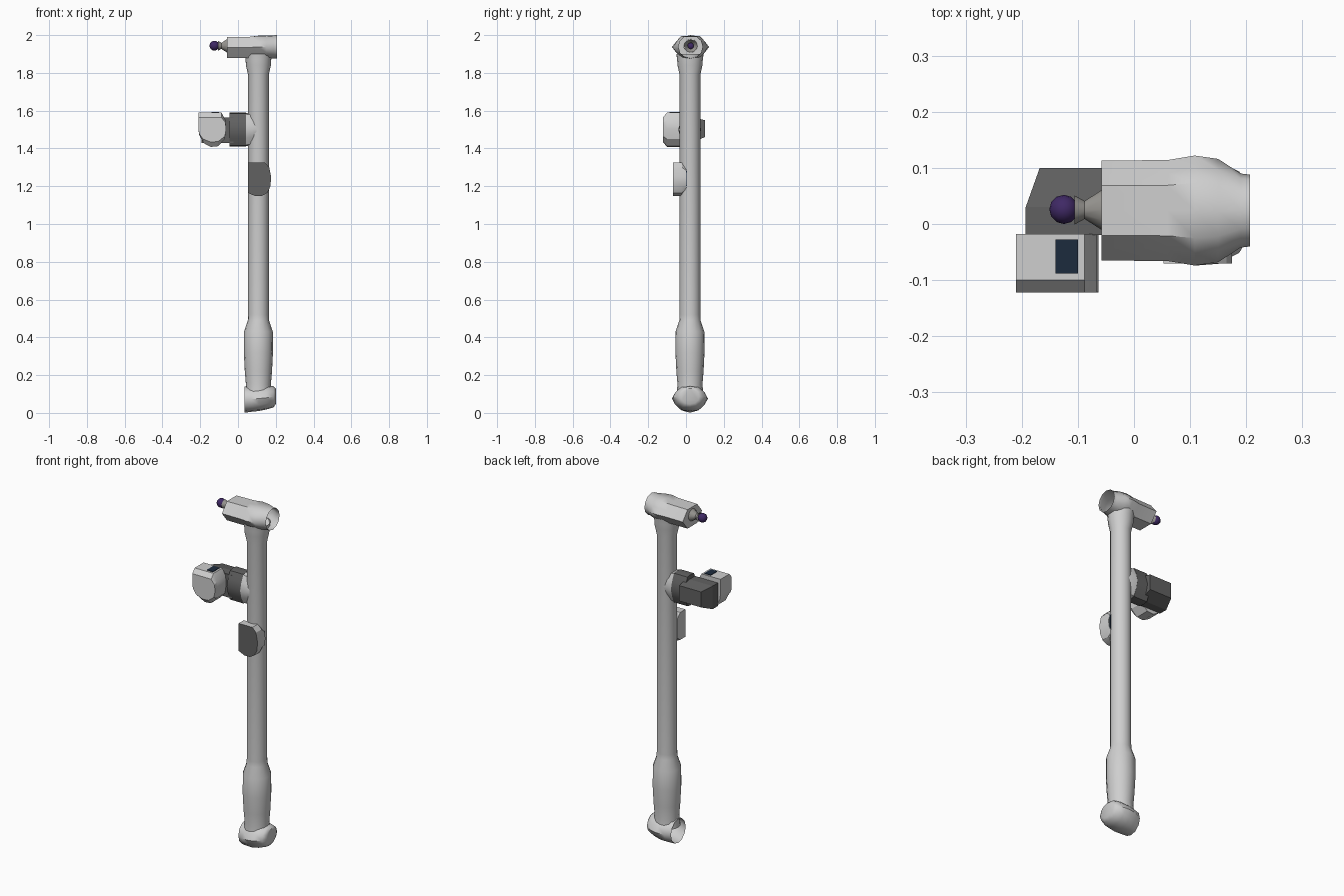
import bpy, bmesh, math
from mathutils import Vector

if "Cube" in bpy.data.objects:
    bpy.data.objects.remove(bpy.data.objects["Cube"])


def mat(name, rgb):
    m = bpy.data.materials.new(name)
    m.diffuse_color = (*rgb, 1)
    m.use_nodes = True
    m.node_tree.nodes["Principled BSDF"].inputs["Base Color"].default_value = m.diffuse_color
    return m


LIGHT = mat("light_grey", (0.62, 0.62, 0.62))
DARK = mat("dark_grey", (0.12, 0.12, 0.12))
PURPLE = mat("purple", (0.05, 0.022, 0.13))
NAVY = mat("navy", (0.012, 0.024, 0.048))
METAL = mat("dull_metal", (0.32, 0.31, 0.29))


def finish(name, bm, mats, angle=35):
    bmesh.ops.recalc_face_normals(bm, faces=bm.faces[:])
    me = bpy.data.meshes.new(name)
    bm.to_mesh(me)
    bm.free()
    ob = bpy.data.objects.new(name, me)
    bpy.context.collection.objects.link(ob)
    for m in mats:
        me.materials.append(m)
    if angle:
        bpy.ops.object.select_all(action='DESELECT')
        ob.select_set(True)
        bpy.context.view_layer.objects.active = ob
        bpy.ops.object.shade_smooth_by_angle(angle=math.radians(angle))
    return ob


def loft(name, rings, m, caps=(True, True), angle=35):
    """Skin a list of equal-length point rings."""
    bm = bmesh.new()
    vs = [[bm.verts.new(p) for p in r] for r in rings]
    for a, b in zip(vs, vs[1:]):
        n = len(a)
        for i in range(n):
            bm.faces.new((a[i], a[(i + 1) % n], b[(i + 1) % n], b[i]))
    if caps[0]:
        bm.faces.new(vs[0])
    if caps[1]:
        bm.faces.new(vs[-1])
    return finish(name, bm, [m], angle)


def ring_x(x, ry, rz, cy, cz, t=1.0, n=12):
    """Ring across x; t blends a flat-topped hexagon (0) into an ellipse (1)."""
    pts = []
    for i in range(n):
        a = 2 * math.pi * i / n
        h = 0.866 if i % 2 else 1.0
        r = h + (1 - h) * t
        s = 0.866 + 0.134 * t
        pts.append(Vector((x, cy + ry * r * math.cos(a), cz + rz * r * math.sin(a) / s)))
    return pts


def ring_z(z, r, n=16):
    return [Vector((0.108 + r * math.cos(2 * math.pi * i / n),
                    0.021 + r * math.sin(2 * math.pi * i / n), z)) for i in range(n)]


def ring_y(y, prof, cz, sz=1.0):
    return [Vector((x, y, cz + (z - cz) * sz)) for x, z in prof]


def plate(name, lo, hi, m):
    bm = bmesh.new()
    bmesh.ops.create_cube(bm, size=1)
    for v in bm.verts:
        v.co = Vector([(a + b) / 2 + c * (b - a) for a, b, c in zip(lo, hi, v.co)])
    return finish(name, bm, [m], 0)


# Long shaft with thick lower grip and flared neck
loft("shaft", [ring_z(z, r) for z, r in [
    (0.09, 0.072), (0.15, 0.066), (0.22, 0.072), (0.32, 0.077), (0.43, 0.076), (0.49, 0.056),
    (0.52, 0.055), (1.79, 0.055), (1.84, 0.066), (1.87, 0.068), (1.9, 0.072)]],
    LIGHT, (False, False), 50)

# Bottom elbow, open towards -x
loft("base_elbow", [ring_x(x, ry, rz, 0.021, cz, t) for x, ry, rz, cz, t in [
    (0.035, 0.068, 0.070, 0.071, 1), (0.07, 0.085, 0.066, 0.072, 0.8),
    (0.11, 0.095, 0.066, 0.076, 0.6), (0.15, 0.092, 0.062, 0.080, 0.6),
    (0.188, 0.072, 0.056, 0.085, 0.8), (0.2, 0.05, 0.042, 0.088, 1)]],
    LIGHT, (False, True), 45)

# Top head: hexagonal barrel blending into a round open socket
loft("head", [ring_x(x, ry, rz, 0.024, cz, t) for x, ry, rz, cz, t in [
    (-0.058, 0.036, 0.032, 1.942, 1), (-0.058, 0.089, 0.055, 1.934, 0),
    (0.06, 0.09, 0.056, 1.935, 0), (0.108, 0.098, 0.06, 1.937, 0.15),
    (0.15, 0.092, 0.06, 1.937, 0.35), (0.19, 0.066, 0.061, 1.938, 1),
    (0.207, 0.064, 0.062, 1.938, 1)]], LIGHT, (False, False), 45)

# Spindle and ball tip
loft("spindle", [ring_x(x, r, r, 0.025, 1.943) for x, r in [
    (-0.057, 0.036), (-0.088, 0.016), (-0.106, 0.026)]], METAL, (False, False), 30)
bm = bmesh.new()
bmesh.ops.create_uvsphere(bm, u_segments=12, v_segments=8, radius=0.026)
bmesh.ops.translate(bm, verts=bm.verts[:], vec=(-0.125, 0.026, 1.944))
finish("ball_tip", bm, [PURPLE], 50)

# Side joint on the shaft: light collar, then dark housing
loft("joint_collar", [ring_x(x, ry, rz, 0.019, 1.5, 0.5) for x, ry, rz in [
    (0.042, 0.06, 0.088), (0.075, 0.058, 0.083), (0.098, 0.055, 0.06)]], LIGHT)
loft("joint_housing", [ring_x(x, 0.06, rz, 0.02, 1.5, 0.4) for x, rz in [
    (-0.045, 0.09), (0.042, 0.09)]], DARK)

# Dark bracket behind the end block
loft("bracket", [[Vector((x, y, z)) for x, z in
                  [(x0, z0), (-0.025, z0), (-0.025, z1), (x0, z1)]]
                 for y, x0, z0, z1 in [(-0.02, -0.193, 1.43, 1.565), (0.03, -0.193, 1.43, 1.565),
                                       (0.1, -0.168, 1.46, 1.55)]], DARK, angle=0)

# Light end block with a straight side and rounded underside
block = [(-0.21, 1.59), (-0.088, 1.59), (-0.066, 1.55), (-0.063, 1.5), (-0.07, 1.45),
         (-0.105, 1.412), (-0.145, 1.408), (-0.185, 1.43), (-0.205, 1.47), (-0.21, 1.5)]
loft("end_block", [ring_y(y, block, 1.5, s) for y, s in [
    (-0.122, 0.72), (-0.1, 1), (-0.018, 1)]], LIGHT, angle=30)
plate("end_block_panel", (-0.14, -0.088, 1.588), (-0.1, -0.028, 1.593), NAVY)

# Front pod on the shaft with a dark front cap
pod = [(0.053, 1.325), (0.142, 1.325), (0.165, 1.3), (0.175, 1.25), (0.172, 1.2),
       (0.155, 1.165), (0.125, 1.148), (0.09, 1.148), (0.053, 1.165)]
ob = loft("front_pod", [ring_y(y, pod, 1.235, s) for y, s in [
    (-0.07, 1), (-0.022, 1), (0.003, 0.72)]], LIGHT, angle=30)
ob.data.materials.append(DARK)
for p in ob.data.polygons:
    if p.normal.y < -0.9:
        p.material_index = 1
plate("front_pod_panel", (0.13, 0.001, 1.2), (0.168, 0.006, 1.28), NAVY)
